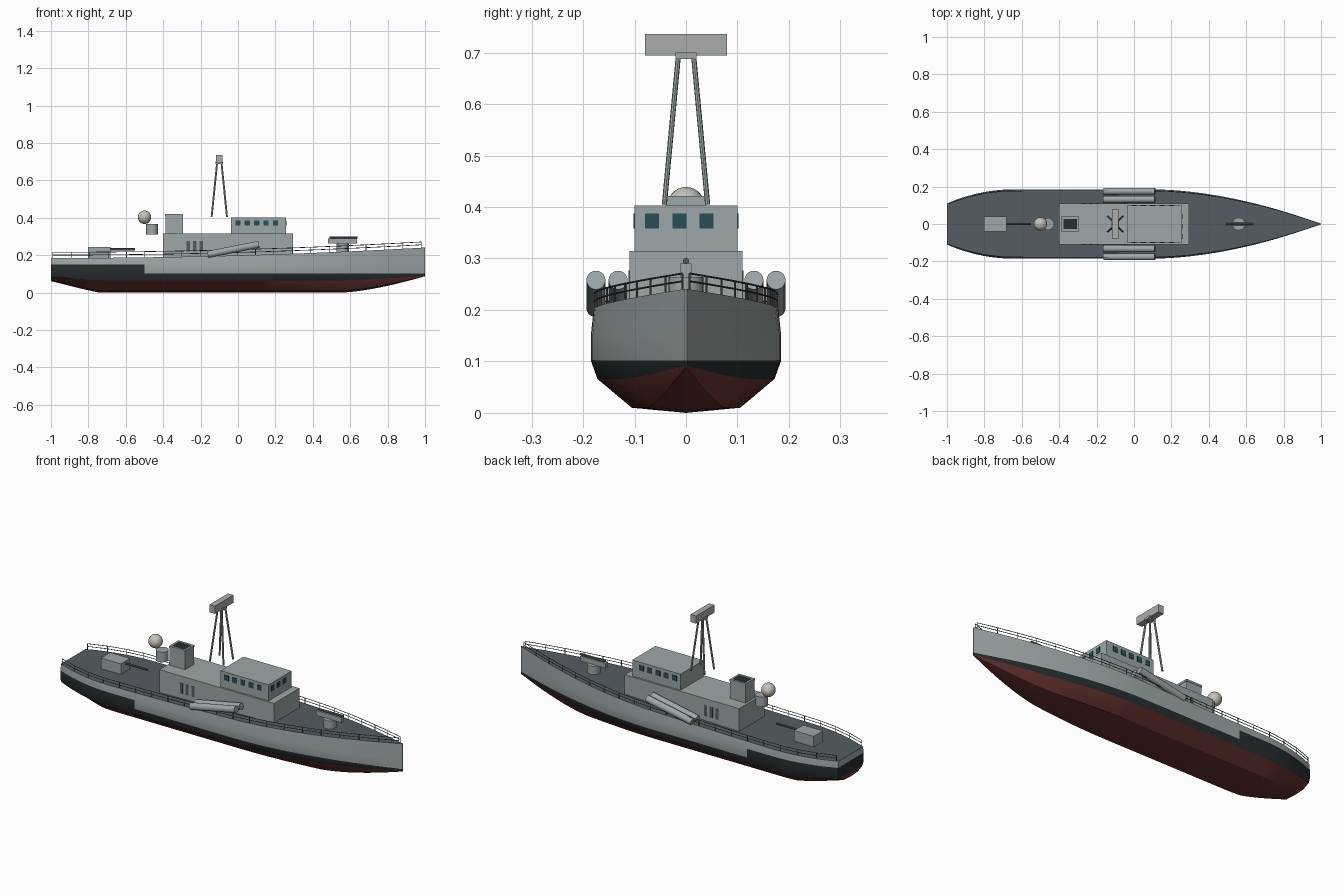
import bpy, bmesh, math
from mathutils import Vector, Matrix

if "Cube" in bpy.data.objects:
    bpy.data.objects.remove(bpy.data.objects["Cube"])


def material(name, r, g, b):
    m = bpy.data.materials.new(name)
    m.diffuse_color = (r, g, b, 1)
    m.use_nodes = True
    m.node_tree.nodes["Principled BSDF"].inputs["Base Color"].default_value = m.diffuse_color
    return m


GREY = material("hull_grey", 0.34, 0.39, 0.40)
DECK = material("deck_grey", 0.09, 0.11, 0.125)
BLACK = material("boot_black", 0.02, 0.027, 0.03)
RED = material("bottom_red", 0.13, 0.032, 0.028)
GLASS = material("window_glass", 0.02, 0.075, 0.095)
PALE = material("antenna_pale", 0.40, 0.43, 0.40)
DOME = material("dome_white", 0.55, 0.54, 0.48)


def finish(name, bm, mats, smooth=False):
    bmesh.ops.recalc_face_normals(bm, faces=bm.faces)
    me = bpy.data.meshes.new(name)
    bm.to_mesh(me)
    bm.free()
    for m in mats:
        me.materials.append(m)
    ob = bpy.data.objects.new(name, me)
    bpy.context.collection.objects.link(ob)
    if smooth:
        bpy.ops.object.select_all(action='DESELECT')
        ob.select_set(True)
        bpy.context.view_layer.objects.active = ob
        bpy.ops.object.shade_smooth_by_angle(angle=math.radians(30))
    return ob


def boxes(name, extents, mat):
    """Each extent is x0, x1, y0, y1, z0, z1."""
    bm = bmesh.new()
    for x0, x1, y0, y1, z0, z1 in extents:
        M = Matrix.Translation(((x0 + x1) / 2, (y0 + y1) / 2, (z0 + z1) / 2)) \
            @ Matrix.Diagonal((x1 - x0, y1 - y0, z1 - z0, 1))
        bmesh.ops.create_cube(bm, size=1, matrix=M)
    return finish(name, bm, [mat])


def rods(name, pairs, r, mat, segs=16):
    bm = bmesh.new()
    for a, b in pairs:
        a, b = Vector(a), Vector(b)
        d = b - a
        M = Matrix.Translation((a + b) / 2) @ d.to_track_quat('Z', 'Y').to_matrix().to_4x4()
        bmesh.ops.create_cone(bm, cap_ends=True, segments=segs, radius1=r, radius2=r,
                              depth=d.length, matrix=M)
    return finish(name, bm, [mat], segs > 8)


# Hull lines: half beam, keel height and deck height along the length
def beam(x):
    if x > 0.1:
        return max(0.002, 0.185 * (1 - ((x - 0.1) / 0.9) ** 1.8))
    if x < -0.65:
        return 0.185 - 0.075 * ((-0.65 - x) / 0.35) ** 2
    return 0.185


def keel(x):
    if x > 0.55:
        return 0.088 * ((x - 0.55) / 0.45) ** 1.5
    return 0.062 * (max(0, -0.74 - x) / 0.26) ** 1.1


def sheer(x):
    return 0.185 + 0.056 * ((x + 1) / 2) ** 2


def section(x):
    b, k = beam(x), keel(x)
    half = [(b * 0.97, sheer(x)), (b, 0.15), (b, 0.102), (b * 0.93, 0.066 + 0.29 * k),
            (b * 0.57, k + 0.01 * (1 - k / 0.1))]
    return [(x, y, z) for y, z in half] + [(x, 0, k)] + [(x, -y, z) for y, z in half[::-1]]


stations = [-1 + 0.05 * i for i in range(41)]

# Hull shell, coloured in bands
bm = bmesh.new()
rings = [[bm.verts.new(p) for p in section(x)] for x in stations]
for i in range(len(rings) - 1):
    for j in range(10):
        f = bm.faces.new((rings[i][j], rings[i][j + 1], rings[i + 1][j + 1], rings[i + 1][j]))
        band = min(j, 9 - j)
        aft = stations[i + 1] < -0.49
        f.material_index = [0, 1 if aft else 0, 1, 2, 2][band]
for ring in (rings[0], rings[-1]):
    for j in range(5):
        vs = (ring[j], ring[j + 1], ring[9 - j], ring[10 - j])
        f = bm.faces.new(vs if j < 4 else (ring[4], ring[5], ring[6]))
        f.material_index = [0, 1 if ring is rings[0] else 0, 1, 2, 2][j]
# Main deck closes the top
for a, b in zip(rings, rings[1:]):
    bm.faces.new((a[0], b[0], b[10], a[10])).material_index = 3
finish("hull", bm, [GREY, BLACK, RED, DECK], True)

# Deck edge railings
for side, label in ((1, "port"), (-1, "starboard")):
    pts = [(x, side * beam(x) * 0.955, sheer(x)) for x in [-0.99 + 0.0985 * i for i in range(21)]]
    pairs = []
    for h in (0.016, 0.031):
        lift = [(x, y, z + h) for x, y, z in pts]
        pairs += list(zip(lift, lift[1:]))
    pairs += [(p, (p[0], p[1], p[2] + 0.031)) for p in pts]
    rods("railing_" + label, pairs, 0.0018, DECK, 6)

# Deckhouse and bridge
boxes("deckhouse", [(-0.40, 0.295, -0.11, 0.11, 0.18, 0.315)], GREY)
boxes("bridge", [(-0.037, 0.256, -0.10, 0.10, 0.315, 0.403)], GREY)
wins = [(x - 0.014, x + 0.014, s * 0.1 - 0.002, s * 0.1 + 0.002, 0.358, 0.387)
        for s in (1, -1) for x in (0.0, 0.05, 0.1, 0.15, 0.2)]
wins += [(0.254, 0.258, y - 0.0135, y + 0.0135, 0.358, 0.387) for y in (-0.066, -0.013, 0.04)]
boxes("bridge_windows", wins, GLASS)
boxes("side_vents", [(x - 0.009, x + 0.009, s * 0.11 - 0.002, s * 0.11 + 0.002, 0.22, 0.277)
                     for s in (1, -1) for x in (-0.266, -0.231, -0.196)], DECK)

# Funnel with dark opening
boxes("funnel", [(-0.388, -0.295, -0.038, 0.038, 0.315, 0.415)], GREY)
boxes("funnel_rim", [(-0.39, -0.293, s * 0.034 - 0.006, s * 0.034 + 0.006, 0.41, 0.421) for s in (1, -1)]
      + [(x - 0.006, x + 0.006, -0.04, 0.04, 0.41, 0.421) for x in (-0.384, -0.299)], GREY)
boxes("funnel_mouth", [(-0.379, -0.304, -0.029, 0.029, 0.41, 0.417)], BLACK)

# Lattice mast and search antenna
rods("mast_legs", [((-0.1 + 0.041 * sx, 0.042 * sy, 0.405), (-0.1 + 0.012 * sx, 0.015 * sy, 0.692))
                   for sx in (1, -1) for sy in (1, -1)], 0.005, GREY, 8)
boxes("mast_head", [(-0.12, -0.08, -0.02, 0.02, 0.688, 0.70)], GREY)
boxes("search_antenna", [(-0.117, -0.084, -0.08, 0.08, 0.694, 0.736)], PALE)

# Aft dome on its drum
rods("dome_drum", [((-0.46, 0, 0.312), (-0.46, 0, 0.367))], 0.032, GREY, 24)
bm = bmesh.new()
bmesh.ops.create_uvsphere(bm, u_segments=24, v_segments=14, radius=0.036,
                          matrix=Matrix.Translation((-0.5, 0, 0.403)))
finish("radar_dome", bm, [DOME], True)

# Aft gun
boxes("aft_gun_house", [(-0.803, -0.683, -0.04, 0.04, 0.18, 0.244)], GREY)
rods("aft_gun_barrel", [((-0.69, 0, 0.232), (-0.55, 0, 0.232))], 0.0055, DECK, 12)

# Forward gun
rods("fore_gun_pedestal", [((0.56, 0, 0.205), (0.56, 0, 0.264))], 0.034, GREY, 24)
boxes("fore_gun_body", [(0.48, 0.635, -0.011, 0.011, 0.262, 0.29)], GREY)
rods("fore_gun_barrel", [((0.49, 0, 0.295), (0.64, 0, 0.295))], 0.006, DECK, 12)

# Paired launch tubes on each side
for side, label in ((1, "port"), (-1, "starboard")):
    rods("launch_tubes_" + label, [((-0.162, side * y, 0.204), (0.112, side * y, 0.258))
                                   for y in (0.132, 0.175)], 0.0185, GREY, 20)
